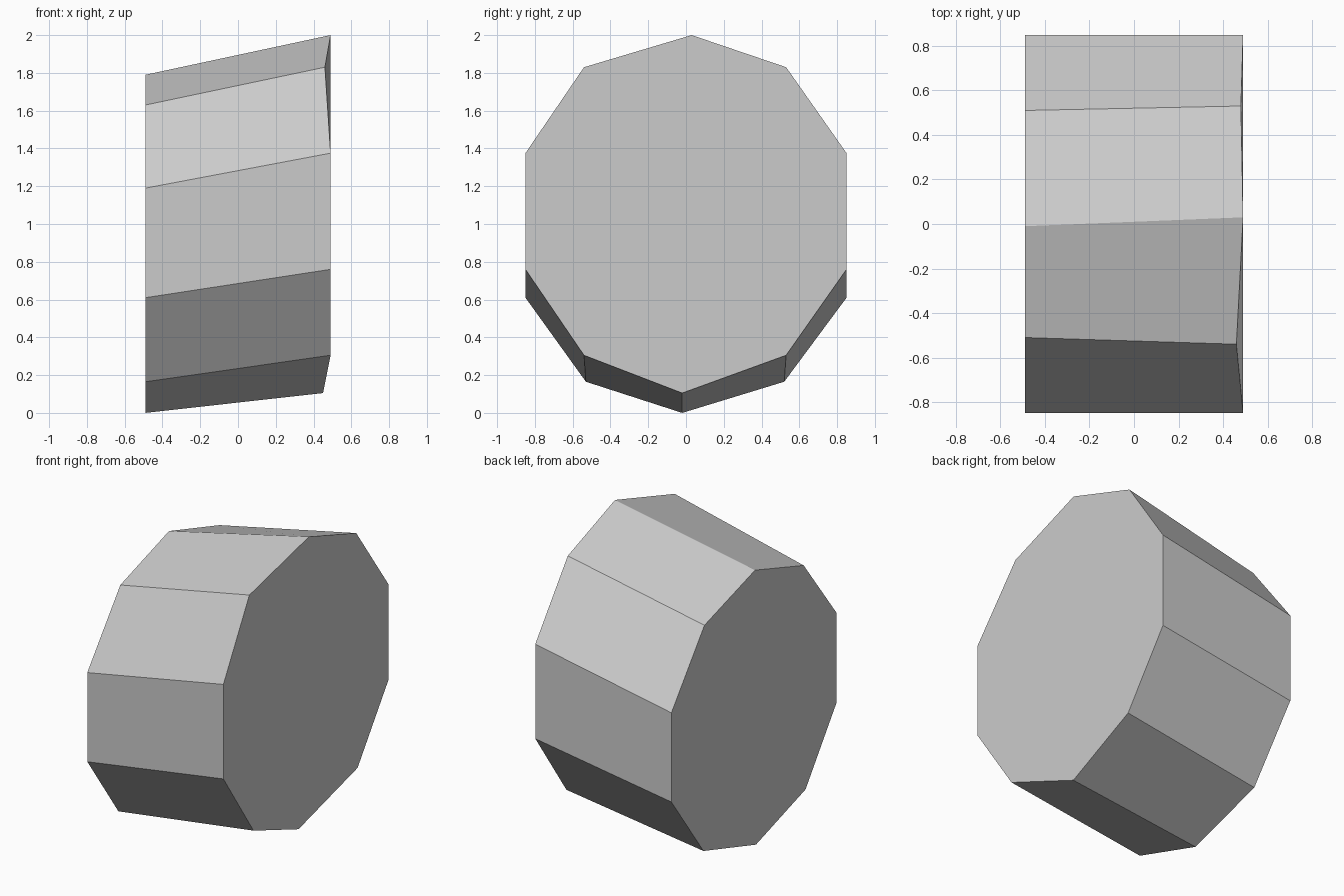
import bpy
import bmesh

cube = bpy.data.objects.get("Cube")
if cube:
    bpy.data.objects.remove(cube, do_unlink=True)

# Plain grey material
grey = bpy.data.materials.new("stone grey")
grey.use_nodes = True
colour = (0.6, 0.6, 0.6, 1)
grey.diffuse_color = colour
grey.node_tree.nodes["Principled BSDF"].inputs["Base Color"].default_value = colour

# Ten-sided end profiles as (x, y, z), running round from the bottom
low_end = [(-0.49, y, z) for y, z in (
    (-0.02, 0), (0.52, 0.165), (0.85, 0.61), (0.85, 1.19), (0.51, 1.63),
    (-0.01, 1.79), (-0.51, 1.63), (-0.85, 1.19), (-0.85, 0.61), (-0.53, 0.165))]
high_end = [
    (0.45, -0.02, 0.105), (0.49, 0.53, 0.305), (0.49, 0.85, 0.76),
    (0.49, 0.85, 1.375), (0.48, 0.53, 1.83), (0.49, 0.03, 2.0),
    (0.46, -0.54, 1.83), (0.49, -0.85, 1.375), (0.49, -0.85, 0.76),
    (0.49, -0.54, 0.305)]

# Slanted drum: two caps joined by ten flat sides
bm = bmesh.new()
left = [bm.verts.new(p) for p in low_end]
right = [bm.verts.new(p) for p in high_end]
bm.faces.new(left)
bm.faces.new(right)
for i in range(len(left)):
    j = (i + 1) % len(left)
    bm.faces.new((left[i], left[j], right[j], right[i]))
bmesh.ops.recalc_face_normals(bm, faces=bm.faces)

mesh = bpy.data.meshes.new("slanted_drum")
bm.to_mesh(mesh)
bm.free()
mesh.materials.append(grey)
drum = bpy.data.objects.new("slanted_drum", mesh)
bpy.context.collection.objects.link(drum)
